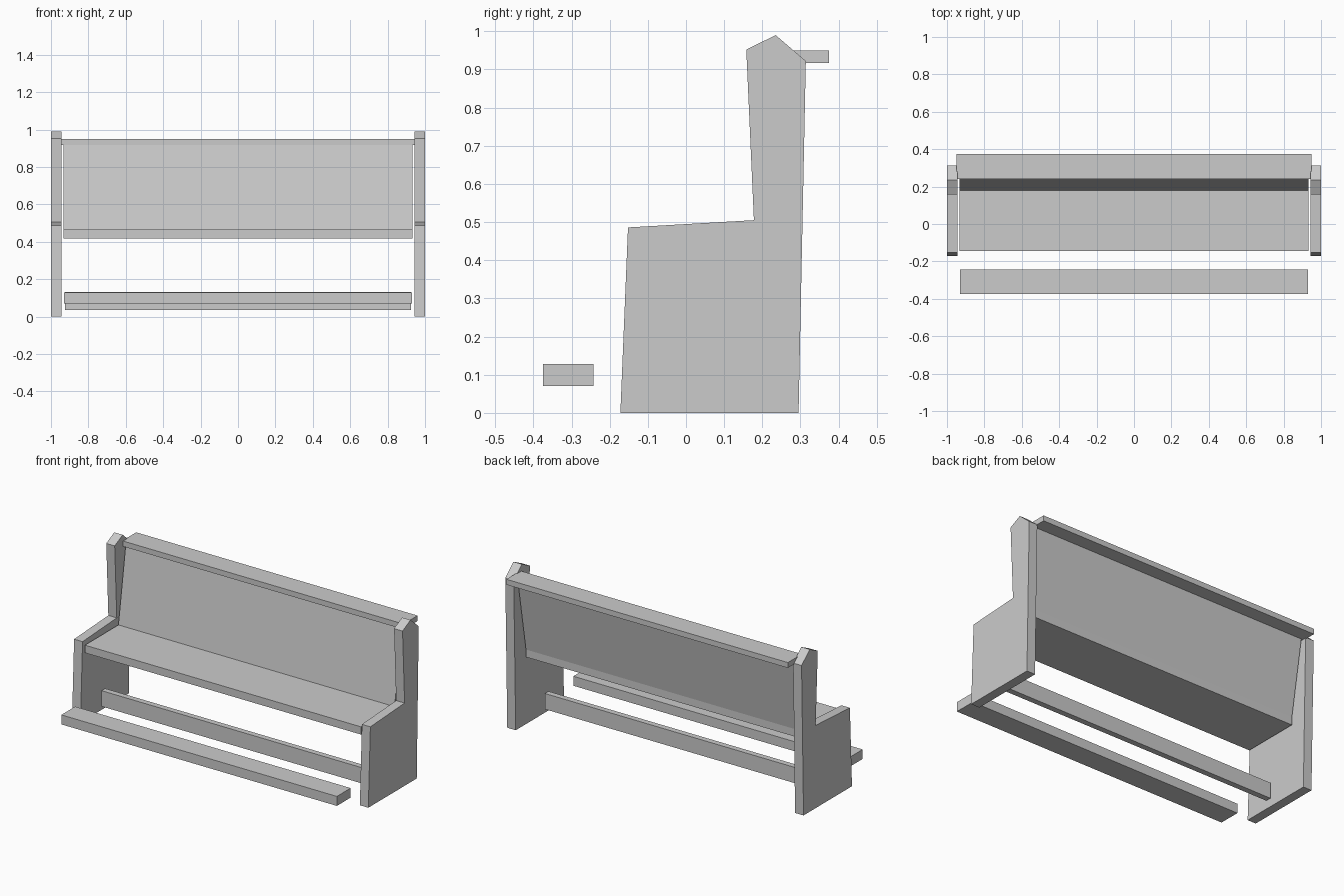
import bpy
import bmesh

if "Cube" in bpy.data.objects:
    bpy.data.objects.remove(bpy.data.objects["Cube"])

grey = bpy.data.materials.new("plain grey")
grey.diffuse_color = (0.6, 0.6, 0.6, 1.0)
grey.use_nodes = True
grey.node_tree.nodes["Principled BSDF"].inputs["Base Color"].default_value = grey.diffuse_color


def extrude_profile(name, profile, x0, x1):
    """Extrude a (y, z) side profile along x."""
    bm = bmesh.new()
    face = bm.faces.new([bm.verts.new((x0, y, z)) for y, z in profile])
    new = bmesh.ops.extrude_face_region(bm, geom=[face])["geom"]
    moved = [v for v in new if isinstance(v, bmesh.types.BMVert)]
    bmesh.ops.translate(bm, verts=moved, vec=(x1 - x0, 0, 0))
    bmesh.ops.recalc_face_normals(bm, faces=bm.faces)
    mesh = bpy.data.meshes.new(name)
    bm.to_mesh(mesh)
    bm.free()
    mesh.materials.append(grey)
    obj = bpy.data.objects.new(name, mesh)
    bpy.context.collection.objects.link(obj)
    return obj


def board(name, half_length, y0, y1, z0, z1):
    """Long rectangular plank centred on x."""
    return extrude_profile(name, [(y0, z0), (y1, z0), (y1, z1), (y0, z1)],
                           -half_length, half_length)


# Bench ends with stepped outline and pointed top
end_outline = [(-0.172, 0), (0.295, 0), (0.314, 0.922), (0.235, 0.99),
               (0.158, 0.952), (0.178, 0.505), (-0.152, 0.486)]
extrude_profile("left_end", end_outline, -1.0, -0.943)
extrude_profile("right_end", end_outline, 0.943, 1.0)

# Seat and reclined backrest
board("seat", 0.932, -0.145, 0.212, 0.418, 0.465)
extrude_profile("backrest", [(0.178, 0.464), (0.212, 0.464),
                             (0.292, 0.922), (0.248, 0.922)], -0.932, 0.932)

# Shelf along the top of the backrest
board("top_shelf", 0.95, 0.24, 0.375, 0.917, 0.95)

# Lower rail between the ends
board("lower_rail", 0.925, 0.005, 0.04, 0.036, 0.132)

# Foot rest board in front
board("foot_rest", 0.93, -0.375, -0.242, 0.07, 0.128)
